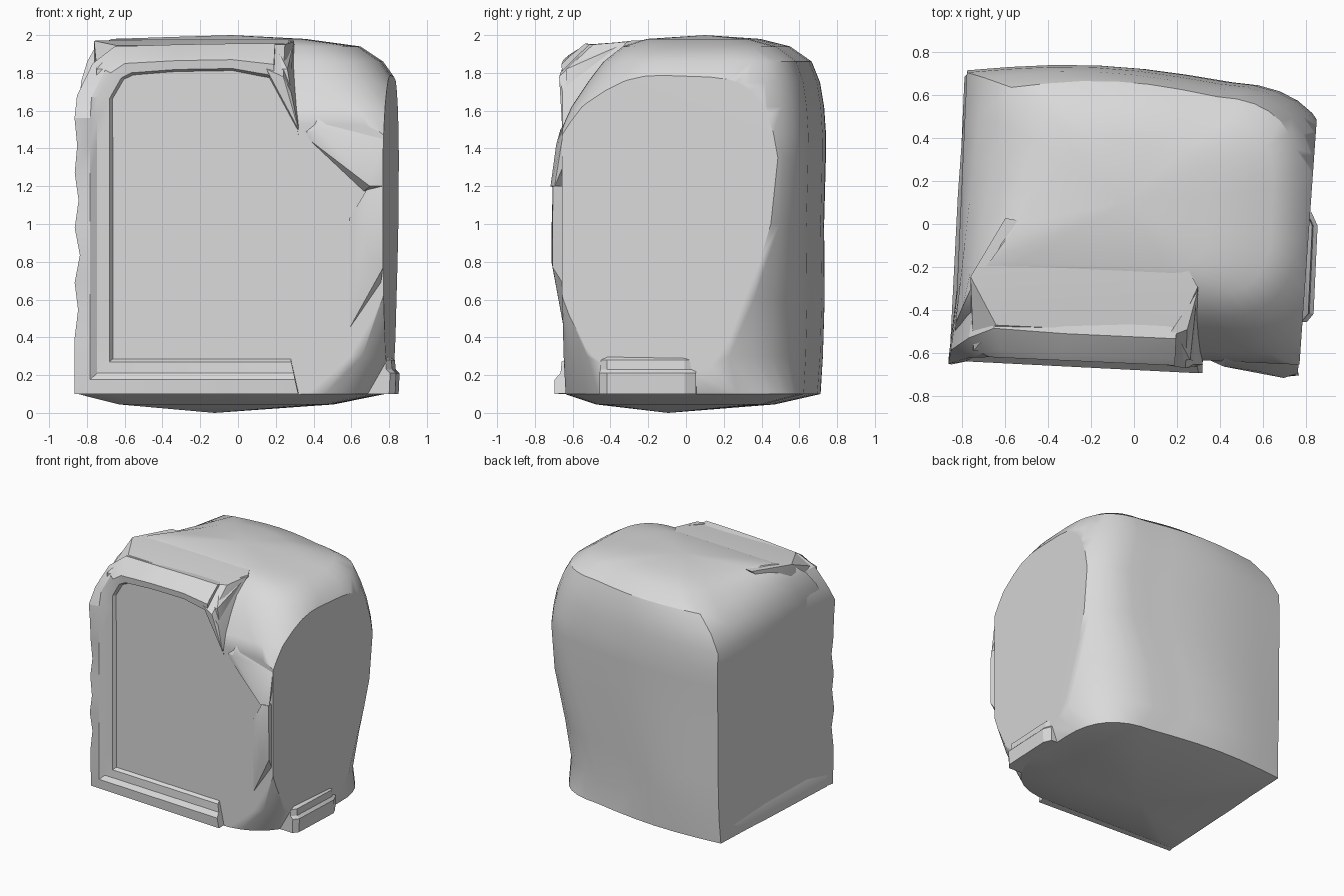
import bpy, bmesh, math, random
from mathutils import Matrix, Vector

random.seed(4)
cube = bpy.data.objects.get("Cube")
if cube:
    bpy.data.objects.remove(cube, do_unlink=True)

stone = bpy.data.materials.new("pale grey stone")
stone.use_nodes = True
grey = (0.7, 0.7, 0.7, 1)
stone.diffuse_color = grey
stone.node_tree.nodes["Principled BSDF"].inputs["Base Color"].default_value = grey

PANEL_Y = -0.62     # plane of the flat front
SIDE_X = 0.815      # plane of the flat oval side
TURN = Matrix.Rotation(math.radians(-2.6), 4, "Z")


def finish(name, bm, angle=30):
    """Turn the part with the block, shade it and link it."""
    bmesh.ops.recalc_face_normals(bm, faces=bm.faces)
    bmesh.ops.transform(bm, matrix=TURN, verts=bm.verts)
    mesh = bpy.data.meshes.new(name)
    bm.to_mesh(mesh)
    bm.free()
    mesh.materials.append(stone)
    obj = bpy.data.objects.new(name, mesh)
    bpy.context.collection.objects.link(obj)
    bpy.ops.object.select_all(action="DESELECT")
    obj.select_set(True)
    bpy.context.view_layer.objects.active = obj
    bpy.ops.object.shade_smooth_by_angle(angle=math.radians(angle))
    return obj


def bridge(bm, a, b):
    for i in range(len(a)):
        j = (i + 1) % len(a)
        bm.faces.new((a[i], a[j], b[j], b[i]))


def fan(bm, ring, tip):
    tip = bm.verts.new(tip)
    for i in range(len(ring)):
        bm.faces.new((ring[i - 1], ring[i], tip))


def loft(name, sections, angle=30):
    """Skin a run of closed sections and cap both ends."""
    bm = bmesh.new()
    rings = [[bm.verts.new(p) for p in s] for s in sections]
    for a, b in zip(rings, rings[1:]):
        bridge(bm, a, b)
    bm.faces.new(rings[0])
    bm.faces.new(rings[-1])
    return finish(name, bm, angle)


def hull(name, points):
    bm = bmesh.new()
    for p in points:
        bm.verts.new(p)
    result = bmesh.ops.convex_hull(bm, input=bm.verts)
    loose = [v for v in result["geom_interior"] if isinstance(v, bmesh.types.BMVert)]
    bmesh.ops.delete(bm, geom=loose, context="VERTS")
    return finish(name, bm)


def curve(a, control, b, steps=8):
    a, control, b = Vector(a), Vector(control), Vector(b)
    ts = [i / steps for i in range(steps + 1)]
    return [a * (1 - t) ** 2 + control * 2 * t * (1 - t) + b * t * t for t in ts]


def straight(a, b, steps=6):
    a, b = Vector(a), Vector(b)
    return [a.lerp(b, i / steps) for i in range(steps)]


def outline(z, left_rear, left, right, front, back, front_round, back_round):
    """Block section: two sharp left corners, two rounded right ones."""
    rear = straight((left_rear, back), (right - back_round, back))
    for i, p in enumerate(rear):
        p.y += 0.05 * math.sin(math.pi * i / len(rear))
    ring = rear
    ring += curve((right - back_round, back), (right, back), (right, back - back_round))
    ring += curve((right, front + front_round), (right, front), (right - front_round, front))
    ring += straight((right - front_round, front), (left, front))[1:]
    ring += straight((left, front), (left_rear, back))
    return [(p.x, p.y, z) for p in ring]


# Block core: z, left rear, left, right, front, back, front and back rounding
levels = [
    (0.10, -0.82, -0.82, 0.77, -0.63, 0.65, 0.50, 0.45),
    (0.30, -0.81, -0.81, 0.85, -0.65, 0.66, 0.42, 0.70),
    (0.60, -0.81, -0.81, 0.90, -0.67, 0.67, 0.30, 0.70),
    (1.00, -0.81, -0.81, 0.93, -0.69, 0.67, 0.20, 0.55),
    (1.35, -0.81, -0.81, 0.93, -0.68, 0.68, 0.22, 0.50),
    (1.48, -0.81, -0.81, 0.92, -0.64, 0.68, 0.25, 0.52),
    (1.62, -0.81, -0.81, 0.89, -0.58, 0.67, 0.30, 0.52),
    (1.75, -0.73, -0.81, 0.84, -0.50, 0.65, 0.38, 0.50),
    (1.86, -0.60, -0.78, 0.76, -0.42, 0.61, 0.38, 0.40),
    (1.94, -0.43, -0.74, 0.64, -0.32, 0.50, 0.30, 0.30),
    (1.98, -0.30, -0.66, 0.35, -0.20, 0.34, 0.20, 0.20),
]
bm = bmesh.new()
rings = [[bm.verts.new(p) for p in outline(*level)] for level in levels]
for lower, upper in zip(rings, rings[1:]):
    bridge(bm, lower, upper)
fan(bm, rings[-1], (-0.04, 0.1, 2.0))

# Shallow pointed underside
middle = Vector((-0.12, -0.1, 0))
under = [bm.verts.new(middle + (v.co - middle) * 0.7) for v in rings[0]]
for v in under:
    v.co.z = 0.045
bridge(bm, under, rings[0])
fan(bm, under, middle)

# Flat cuts that leave the front panel and the oval side
for axis, distance in (((0, -1, 0), -PANEL_Y), ((1, -0.025, 0), SIDE_X)):
    normal = Vector(axis)
    cut = bmesh.ops.bisect_plane(
        bm, geom=bm.verts[:] + bm.edges[:] + bm.faces[:], dist=0.0005,
        plane_co=normal * distance, plane_no=normal, clear_outer=True)
    edges = [e for e in cut["geom_cut"] if isinstance(e, bmesh.types.BMEdge)]
    bmesh.ops.edgeloop_fill(bm, edges=[e for e in edges if e.is_boundary])
block = finish("stone_block", bm)
block.modifiers.new("flat panels", "WEIGHTED_NORMAL").keep_sharp = True

# Upper front, carrying the panel up to the crown
backing = []
for left, end_low, end_high, y, low, high in (
        (-0.72, 0.35, 0.29, PANEL_Y - 0.002, 1.46, 1.82),
        (-0.62, 0.30, 0.22, -0.50, 1.60, 1.945),
        (-0.75, 0.30, 0.31, -0.28, 1.70, 1.97)):
    backing += [(-0.74, y, low), (left, y, high), (end_low, y, low), (end_high, y, high)]
backing += [(-0.6, 0, 1.975), (0.2, -0.1, 1.98)]
hull("upper_front", backing)


def moulding(x, z, dx, dz, lean=0.0, back=-0.2):
    """Stepped frame section running inward from the outer edge."""
    steps = [(0.03, back), (0, -0.665 + lean), (0.07, -0.675 + lean * 0.4),
             (0.10, -0.65), (0.155, -0.645), (0.175, PANEL_Y + 0.01), (0.16, back)]
    return [(x + dx * u, y, z + dz * u) for u, y in steps]


# Lower rail and chipped left post, mitred at the corner
frame = [moulding(0.35, 0.1, -0.25, 1.1, -0.015), moulding(-0.835, 0.1, 1.18, 1.1)]
for i in range(9):
    section = moulding(-0.835, 0.4 + i * 0.145, 1.18, 0)
    chip = random.uniform(0.01, 0.03) * (i % 2)
    x, y, z = section[1]
    section[1] = (x + chip, y - random.uniform(0, 0.03), z)
    frame.append(section)
# Top rail, leaning back to meet the crown
frame.append(moulding(-0.825, 1.68, 1.12, -0.1, 0.04, -0.25))
frame.append(moulding(-0.745, 1.85, 1, -0.5, 0.10, -0.3))
frame.append(moulding(-0.63, 1.94, 0.6, -0.9, 0.15, -0.3))
for x, top, reach in ((-0.3, 1.95, 0.85), (0.0, 1.955, 0.85), (0.22, 1.955, 1.1)):
    frame.append(moulding(x, top, 0, -reach, 0.14, -0.3))
loft("front_frame", frame, 25)

# Broken end of the top rail
hull("broken_rail_end", [
    (0.18, -0.52, 1.95), (0.27, -0.48, 1.95), (0.31, -0.30, 1.965),
    (0.18, -0.65, 1.82), (0.27, -0.66, 1.78), (0.31, -0.64, 1.70),
    (0.35, -0.64, 1.50), (0.28, -0.45, 1.5), (0.18, -0.4, 1.7)])

# Shoulder standing proud of the panel's upper right edge
hull("proud_shoulder", [
    (0.36, -0.61, 1.48), (0.45, -0.645, 1.50), (0.60, -0.61, 1.35),
    (0.62, -0.66, 1.42), (0.69, -0.61, 1.17), (0.73, -0.685, 1.20),
    (0.795, -0.66, 1.20), (0.795, -0.62, 1.45), (0.77, -0.5, 1.58), (0.45, -0.58, 1.6)])

# Worn corner between the panel and the oval side
hull("worn_corner", [
    (0.62, PANEL_Y, 0.45), (0.62, PANEL_Y, 1.03), (0.71, -0.64, 1.18),
    (0.70, -0.68, 1.00), (0.795, -0.67, 1.20), (0.80, -0.67, 0.77),
    (0.73, -0.68, 0.80), (0.75, -0.5, 0.5), (0.75, -0.5, 1.2)])

# Remaining piece of the side rail
side_steps = [(0.6, 0.10), (0.85, 0.10), (0.855, 0.21), (0.835, 0.23),
              (0.83, 0.28), (0.80, 0.30), (0.6, 0.30)]
loft("side_rail", [[(x - inset, y, z) for x, z in side_steps]
                   for y, inset in ((-0.42, 0.03), (-0.38, 0), (0.03, 0), (0.09, 0.03))], 25)

# Low raised border along the foot of the left side
foot_steps = [(-0.7, 0.10), (-0.83, 0.10), (-0.83, 0.19), (-0.80, 0.27), (-0.7, 0.27)]
loft("left_foot_border", [[(x + inset, y, z) for x, z in foot_steps]
                          for y, inset in ((-0.6, 0), (0.1, 0.004), (0.62, 0.018))])
